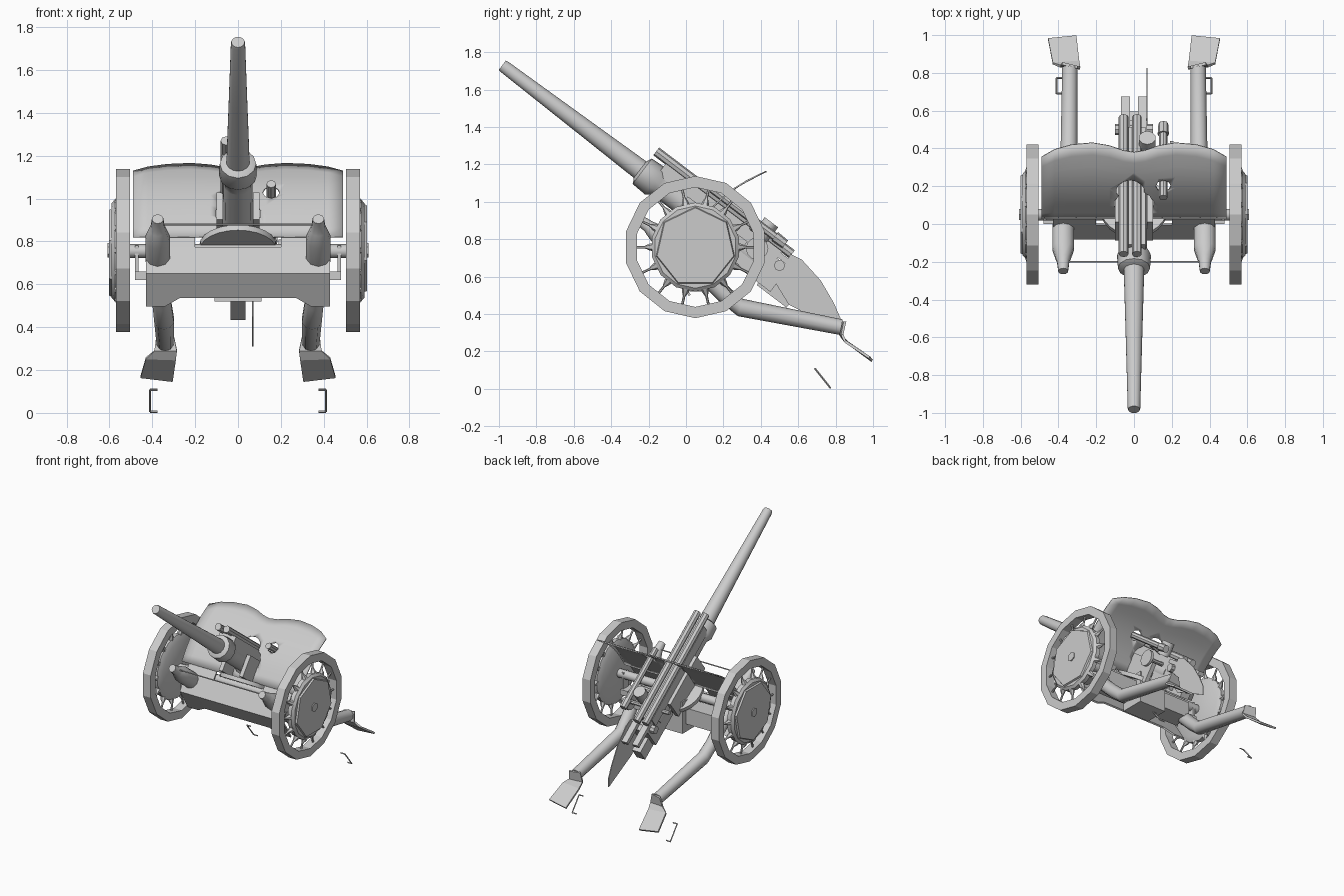
import bpy, bmesh
from math import sin, cos, pi
from mathutils import Vector

if "Cube" in bpy.data.objects:
    bpy.data.objects.remove(bpy.data.objects["Cube"])

REAR = Vector((0, 0.797, -0.604))    # direction along the barrel toward the breech
UP = Vector((0, 0.604, 0.797))       # direction normal to the barrel
ORIGIN = Vector((0, -0.19, 1.13))    # barrel collar


def gun(x, t, n):
    return ORIGIN + Vector((x, 0, 0)) + REAR * t + UP * n


def finish(name, bm, smooth=True):
    bmesh.ops.recalc_face_normals(bm, faces=bm.faces)
    me = bpy.data.meshes.new(name)
    bm.to_mesh(me)
    bm.free()
    ob = bpy.data.objects.new(name, me)
    bpy.context.collection.objects.link(ob)
    if smooth:
        bpy.ops.object.select_all(action='DESELECT')
        ob.select_set(True)
        bpy.context.view_layer.objects.active = ob
        bpy.ops.object.shade_smooth_by_angle(angle=0.7)
    return ob


def loft(name, stations, sides=10, smooth=True):
    """Capped tube through (point, radius) stations."""
    bm = bmesh.new()
    pts = [Vector(p) for p, r in stations]
    rings = []
    for i, (p, r) in enumerate(stations):
        d = (pts[min(i + 1, len(pts) - 1)] - pts[max(i - 1, 0)]).normalized()
        a = d.cross(Vector((1, 0, 0)) if abs(d.x) < 0.9 else Vector((0, 1, 0))).normalized()
        b = d.cross(a)
        rings.append([bm.verts.new(pts[i] + r * (cos(2 * pi * k / sides) * a + sin(2 * pi * k / sides) * b))
                      for k in range(sides)])
    for r0, r1 in zip(rings, rings[1:]):
        for k in range(sides):
            j = (k + 1) % sides
            bm.faces.new((r0[k], r0[j], r1[j], r1[k]))
    bm.faces.new(rings[0])
    bm.faces.new(rings[-1])
    return finish(name, bm, smooth)


def sheet(name, rows, thick, smooth=False):
    """Grid of points given thickness."""
    bm = bmesh.new()
    v = [[bm.verts.new(p) for p in row] for row in rows]
    for a, b in zip(v, v[1:]):
        for k in range(len(a) - 1):
            bm.faces.new((a[k], a[k + 1], b[k + 1], b[k]))
    ob = finish(name, bm, smooth)
    m = ob.modifiers.new('thickness', 'SOLIDIFY')
    m.thickness = thick
    m.offset = 0
    return ob


def box(name, x, a, b, place=lambda x, a, b: Vector((x, a, b))):
    """Box between (min, max) ranges, optionally in the gun's own frame."""
    bm = bmesh.new()
    c = [[[bm.verts.new(place(i, j, k)) for k in b] for j in a] for i in x]
    f = lambda *ids: bm.faces.new([c[i][j][k] for i, j, k in ids])
    for s in (0, 1):
        f((s, 0, 0), (s, 1, 0), (s, 1, 1), (s, 0, 1))
        f((0, s, 0), (1, s, 0), (1, s, 1), (0, s, 1))
        f((0, 0, s), (1, 0, s), (1, 1, s), (0, 1, s))
    return finish(name, bm, False)


# Barrel, collar and recoil sleeve
loft('barrel', [(gun(0, t, 0), r) for t, r in ((-0.994, 0.031), (-0.98, 0.034), (-0.5, 0.045), (-0.04, 0.056))], 14)
loft('barrel_collar', [(gun(0, t, 0), r) for t, r in
                       ((-0.07, 0.055), (-0.055, 0.085), (0.03, 0.09), (0.06, 0.07), (0.1, 0.068))], 12)
loft('barrel_sleeve', [(gun(0, 0.08, 0), 0.068), (gun(0, 0.75, 0), 0.072)], 12)
box('cradle', (-0.075, 0.06), (0.02, 0.8), (0.03, 0.11), gun)
for i, x in enumerate((-0.055, 0.015)):
    loft(f'recoil_tube_{i}', [(gun(x, -0.06, 0.13), 0.026), (gun(x, 0.85, 0.13), 0.026)], 8)
    box(f'breech_rail_{i}', (-0.068 + i * 0.09, -0.022 + i * 0.09), (0.75, 1.01), (0.07, 0.1), gun)

# Breech and the guard plate beside it
box('breech_block', (-0.065, 0.065), (0.62, 0.88), (-0.1, 0.065), gun)
box('breech_lower', (-0.035, 0.035), (0.8, 1.0), (-0.115, -0.02), gun)
bm = bmesh.new()
bm.faces.new([bm.verts.new((0.072, y, z)) for y, z in
              ((0.56, 0.72), (0.62, 0.69), (0.72, 0.58), (0.79, 0.46), (0.825, 0.38), (0.825, 0.31), (0.55, 0.45), (0.47, 0.58))])
finish('guard_plate', bm, False).modifiers.new('thickness', 'SOLIDIFY').thickness = 0.006

# Sight tube, hand wheel and elevating gear
loft('sight_tube', [(gun(0.155, 0.3, 0.15), 0.022), (gun(0.155, 0.75, 0.15), 0.022)], 8)
loft('sight_eyepiece', [(gun(0.155, 0.72, 0.15), 0.03), (gun(0.155, 0.79, 0.15), 0.026)], 8)
loft('sight_arm', [(gun(0.0, 0.6, 0.1), 0.018), (gun(0.16, 0.6, 0.14), 0.018)], 8)
loft('gear_housing', [(gun(0.07, 0.66, 0.1), 0.045), (gun(0.07, 0.66, 0.2), 0.045)], 10)
loft('elevating_shaft', [((-0.13, 0.38, 0.75), 0.015), ((0.2, 0.38, 0.75), 0.015)], 8)
loft('elevating_wheel', [((0.19, 0.38, 0.75), 0.06), ((0.21, 0.38, 0.75), 0.06)], 12)
loft('breech_pin', [((-0.1, 0.5, 0.66), 0.03), ((0.1, 0.5, 0.66), 0.03)], 8)

# Curved two-humped shield with openings for gun and sight
path = [(0.03, 0.82), (0.085, 0.9), (0.15, 0.98), (0.24, 1.06), (0.33, 1.115), (0.43, 1.163)]


def along(s):
    f = min(s, 0.9999) * (len(path) - 1)
    i = int(f)
    (y0, z0), (y1, z1) = path[i], path[i + 1]
    return y0 + (y1 - y0) * (f - i), z0 + (z1 - z0) * (f - i)


reach = ((0, 0.9), (0.06, 0.92), (0.13, 0.97), (0.22, 1), (0.33, 0.98), (0.42, 0.93), (0.49, 0.85))
cols = [(-x, s) for x, s in reversed(reach[1:])] + list(reach)
shield = sheet('shield', [[(x, *along(s * v / 8)) for x, s in cols] for v in range(9)], 0.008, True)
cutters = [loft('gun_opening_cutter', [(gun(0, 0.1, 0.02), 0.105), (gun(0, 0.8, 0.02), 0.105)], 14),
           loft('tube_opening_cutter', [(gun(-0.02, 0.1, 0.12), 0.075), (gun(-0.02, 0.8, 0.12), 0.075)], 14),
           loft('sight_opening_cutter', [(gun(0.155, 0.1, 0.155), 0.04), (gun(0.155, 0.65, 0.155), 0.04)], 8)]
for c in cutters:
    c.hide_render = True
    c.hide_set(True)
    m = shield.modifiers.new('opening', 'BOOLEAN')
    m.operation = 'DIFFERENCE'
    m.object = c

# Lower front apron and carriage
xs = (-0.43, -0.34, -0.27, 0.27, 0.34, 0.43)
low = (0.5, 0.5, 0.54, 0.54, 0.5, 0.5)
sheet('lower_apron', [[(x, 0.0, 0.77) for x in xs], [(x, -0.075, 0.65) for x in xs],
                      [(x, -0.075 + (0.65 - z) * 0.63, z) for x, z in zip(xs, low)]], 0.012)
loft('traverse_disc', [((0, 0.08, 0.76), 0.18), ((0, 0.095, 0.785), 0.18)], 24)
loft('axle', [((-0.52, 0.05, 0.755), 0.032), ((0.52, 0.05, 0.755), 0.032)], 10)
box('carriage_beam', (-0.36, 0.36), (0.02, 0.16), (0.58, 0.7))
box('carriage_base', (-0.11, 0.11), (0.02, 0.2), (0.52, 0.76))
loft('tie_rod', [((-0.36, -0.2, 0.88), 0.005), ((0.36, -0.2, 0.88), 0.005)], 6)

for s, side in ((1, 'right'), (-1, 'left')):
    box(f'gun_cheek_{side}', sorted((s * 0.07, s * 0.1)), (0.22, 0.62), (-0.12, 0.04), gun)
    sheet(f'upper_apron_{side}', [[(s * x, y, z) for x in (0.2, 0.43)]
                                  for y, z in ((0.0, 0.77), (0.045, 0.83))], 0.01)
    box(f'axle_bracket_{side}', sorted((s * 0.42, s * 0.48)), (0.0, 0.1), (0.62, 0.66))
    box(f'axle_link_{side}', sorted((s * 0.465, s * 0.48)), (0.02, 0.08), (0.62, 0.78))

    # Trail leg with its hinge cylinder
    loft(f'hinge_cylinder_{side}', [((s * 0.375, y, z), r) for y, z, r in
                                    ((-0.25, 0.905, 0.027), (-0.2, 0.868, 0.034), (-0.185, 0.855, 0.04),
                                     (-0.13, 0.812, 0.06), (-0.01, 0.72, 0.06))], 10)
    loft(f'trail_leg_{side}', [((s * x, y, z), r) for x, y, z, r in
                               ((0.37, -0.02, 0.725, 0.045), (0.355, 0.2, 0.51, 0.046), (0.345, 0.29, 0.435, 0.048),
                                (0.34, 0.83, 0.33, 0.042))], 10)
    # Ground spade
    rows = (((0.3, 0.83, 0.36), (0.38, 0.85, 0.36)), ((0.285, 0.825, 0.29), (0.39, 0.835, 0.29)),
            ((0.29, 0.86, 0.25), (0.43, 0.85, 0.255)), ((0.305, 0.995, 0.15), (0.455, 0.98, 0.168)))
    sheet(f'spade_{side}', [[(s * x, y, z) for x, y, z in row] for row in rows], 0.014)

    # Loose handle near the ground
    corners = [(0.375, 0.69, 0.108), (0.41, 0.69, 0.108), (0.41, 0.772, 0.005), (0.375, 0.772, 0.005)]
    for i in range(3):
        p, q = [(s * x, y, z) for x, y, z in corners[i:i + 2]]
        loft(f'handle_{side}_{i}', [(p, 0.005), (q, 0.005)], 4, False)

    # Wheel rim
    N, C = 14, Vector((0, 0.05, 0.758))
    spot = lambda x, r, a: C + Vector((s * x, r * sin(a), r * cos(a)))
    bm = bmesh.new()
    loops = [[bm.verts.new(spot(x, r, 2 * pi * k / N)) for k in range(N)]
             for x, r in ((0.505, 0.32), (0.505, 0.38), (0.57, 0.38), (0.57, 0.32))]
    for i in range(4):
        a, b = loops[i], loops[(i + 1) % 4]
        for k in range(N):
            j = (k + 1) % N
            bm.faces.new((a[k], a[j], b[j], b[k]))
    finish(f'wheel_rim_{side}', bm, False)

    # Wheel spokes, drum and hub
    for k in range(N):
        a = 2 * pi * (k + 0.5) / N
        loft(f'spoke_{side}_{k}', [(spot(0.565, 0.19, a), 0.028), (spot(0.555, 0.245, a), 0.018),
                                   (spot(0.545, 0.27, a), 0.007), (spot(0.54, 0.33, a), 0.007)], 6)
    loft(f'wheel_drum_{side}', [(spot(x, 0, 0), r) for x, r in
                                ((0.525, 0.2), (0.545, 0.238), (0.575, 0.238), (0.59, 0.22))], N)
    loft(f'wheel_disc_{side}', [(spot(0.58, 0, 0), 0.22), (spot(0.602, 0, 0), 0.21)], 7, False)
    loft(f'wheel_hub_{side}', [(spot(0.59, 0, 0), 0.034), (spot(0.609, 0, 0), 0.034)], 6, False)
